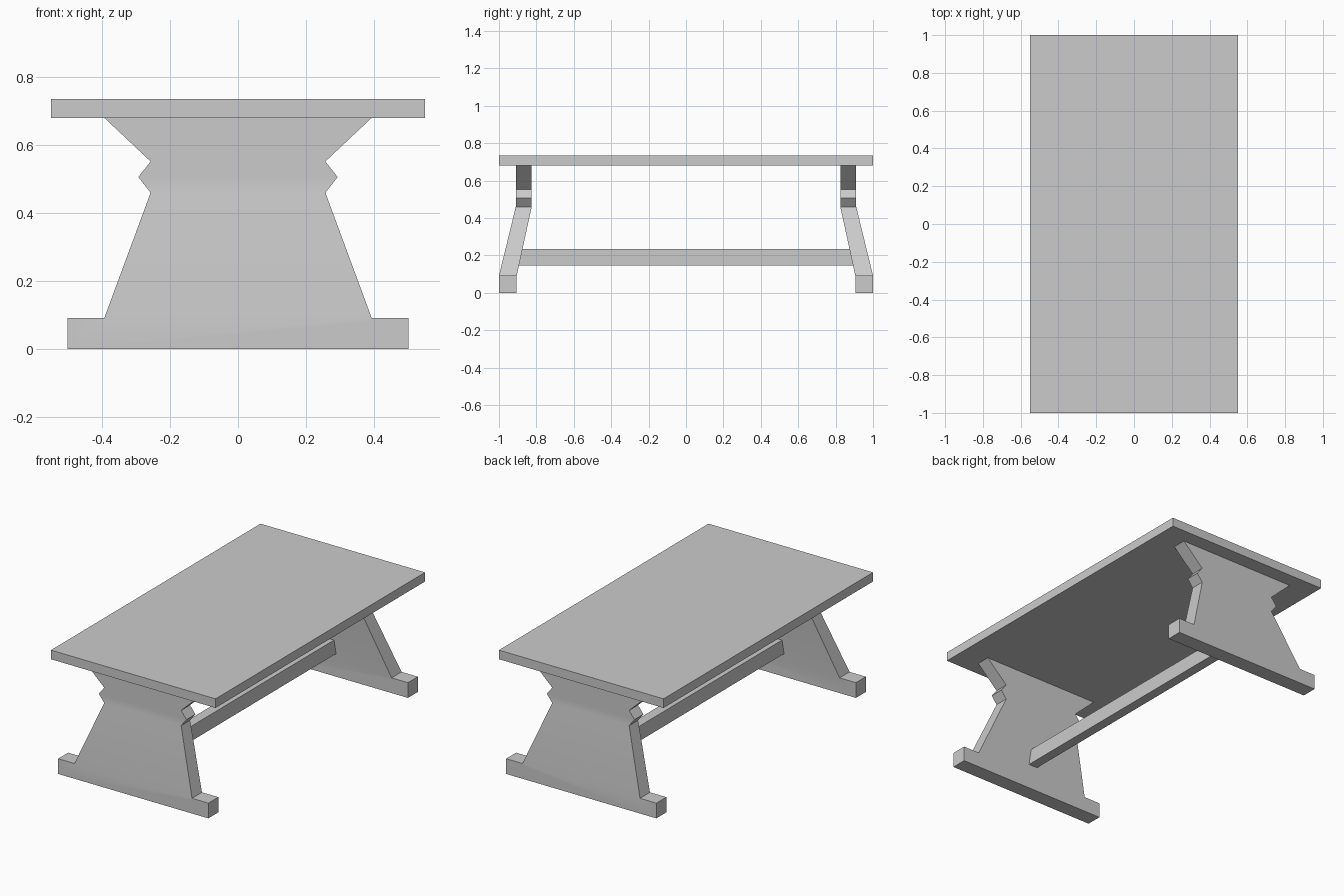
import bpy, bmesh, math

if "Cube" in bpy.data.objects:
    bpy.data.objects.remove(bpy.data.objects["Cube"])


def box(name, size, centre):
    bpy.ops.mesh.primitive_cube_add(size=1, location=centre)
    ob = bpy.context.object
    ob.name = name
    ob.scale = size
    bpy.ops.object.transform_apply(location=True, rotation=False, scale=True)
    return ob


# Right half of the leg outline: half width, height, inner y, outer y
PROFILE = [
    (0.502, 0.0, 0.905, 1.0),
    (0.502, 0.092, 0.905, 1.0),
    (0.393, 0.092, 0.905, 1.0),
    (0.257, 0.46, 0.825, 0.91),
    (0.293, 0.506, 0.825, 0.91),
    (0.257, 0.552, 0.825, 0.91),
    (0.393, 0.68, 0.825, 0.91),
]


def trestle(name, side):
    bm = bmesh.new()
    walls = []
    for k in (2, 3):  # inner wall, then outer wall
        right = [bm.verts.new((p[0], side * p[k], p[1])) for p in PROFILE]
        left = [bm.verts.new((-p[0], side * p[k], p[1])) for p in PROFILE]
        walls.append(right + left[::-1])
        # foot panel with its step, then one panel per level above it
        bm.faces.new(right[:3] + left[2::-1])
        for i in range(2, len(PROFILE) - 1):
            bm.faces.new((right[i], right[i + 1], left[i + 1], left[i]))
    # edges joining the two walls
    inner, outer = walls
    n = len(inner)
    for i in range(n):
        j = (i + 1) % n
        bm.faces.new((inner[i], inner[j], outer[j], outer[i]))
    bmesh.ops.recalc_face_normals(bm, faces=bm.faces)
    mesh = bpy.data.meshes.new(name)
    bm.to_mesh(mesh)
    bm.free()
    ob = bpy.data.objects.new(name, mesh)
    bpy.context.collection.objects.link(ob)
    bpy.ops.object.select_all(action='DESELECT')
    ob.select_set(True)
    bpy.context.view_layer.objects.active = ob
    bpy.ops.object.shade_smooth_by_angle(angle=math.radians(30))


# Table top
box("table_top", (1.1, 2.0, 0.055), (0, 0, 0.7075))

# Bent end supports
trestle("front_leg", -1)
trestle("back_leg", 1)

# Stretcher between the legs, its ends slanted to meet the inner walls
beam = box("stretcher", (0.06, 1.76, 0.09), (0, 0, 0.19))
for v in beam.data.vertices:
    reach = 0.875 if v.co.z > 0.19 else 0.895
    v.co.y = math.copysign(reach, v.co.y)
